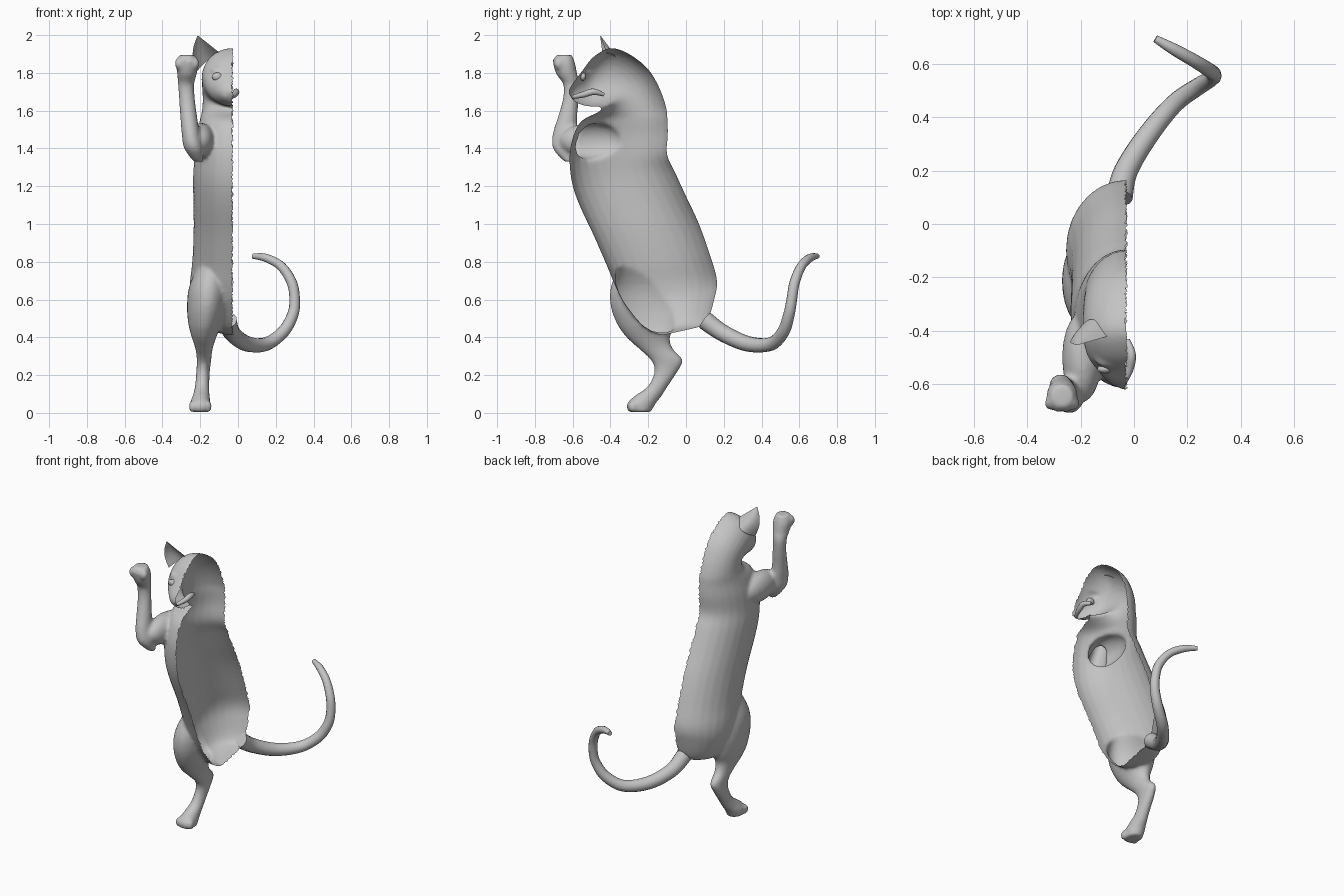
import bpy, bmesh, math, random
from mathutils import Vector, Matrix
from mathutils.bvhtree import BVHTree

random.seed(4)
cube = bpy.data.objects.get("Cube")
if cube:
    bpy.data.objects.remove(cube, do_unlink=True)

GREY = (0.55, 0.55, 0.55, 1)
mat = bpy.data.materials.new("soft grey")
mat.use_nodes = True
mat.diffuse_color = GREY
bsdf = next(n for n in mat.node_tree.nodes if n.type == 'BSDF_PRINCIPLED')
bsdf.inputs["Base Color"].default_value = GREY
bsdf.inputs["Roughness"].default_value = 0.8

CUT = -0.03     # x of the open cut through the body


def add_object(name, data):
    ob = bpy.data.objects.new(name, data)
    bpy.context.scene.collection.objects.link(ob)
    data.materials.clear()
    data.materials.append(mat)
    return ob


def mesh_object(name, bm):
    me = bpy.data.meshes.new(name)
    bm.to_mesh(me)
    bm.free()
    for p in me.polygons:
        p.use_smooth = True
    return add_object(name, me)


def densify(rows, steps=4):
    """Catmull-Rom interpolation of a list of number rows."""
    out = []
    n = len(rows)
    for i in range(n - 1):
        a, b, c, d = (rows[max(0, min(n - 1, k))] for k in (i - 1, i, i + 1, i + 2))
        for s in range(steps):
            t = s / steps
            out.append([0.5 * (2 * q + (r - p) * t + (2 * p - 5 * q + 4 * r - w) * t * t
                               + (3 * q - p - 3 * r + w) * t ** 3)
                        for p, q, r, w in zip(a, b, c, d)])
    return out + [list(rows[-1])]


def loft(bm, rings):
    """Closed skin over rings given as (centre, axis, axis)."""
    n = 28
    loops = []
    for c, u, v in rings:
        loops.append([bm.verts.new(c + u * math.cos(2 * math.pi * k / n)
                                   + v * math.sin(2 * math.pi * k / n)) for k in range(n)])
    for a, b in zip(loops, loops[1:]):
        for k in range(n):
            bm.faces.new((a[k], a[(k + 1) % n], b[(k + 1) % n], b[k]))
    bm.faces.new(loops[0][::-1])
    bm.faces.new(loops[-1])


def limb(bm, rows):
    """Limb of level ellipses: x, y, z, x radius, y radius."""
    loft(bm, [(Vector(r[:3]), Vector((r[3], 0, 0)), Vector((0, r[4], 0))) for r in densify(rows)])


def ball(bm, centre, radii):
    bmesh.ops.create_uvsphere(bm, u_segments=20, v_segments=12, radius=1,
                              matrix=Matrix.Translation(centre) @ Matrix.Diagonal((*radii, 1)))


bm = bmesh.new()

# torso, neck and head: front y, z, back y, z, half width
torso = [
    (-.13, .41, .05, .45, .07), (-.22, .45, .11, .48, .16), (-.32, .57, .15, .60, .215),
    (-.37, .66, .165, .70, .225), (-.42, .78, .13, .83, .212), (-.49, .94, .07, 1.0, .205),
    (-.565, 1.10, 0, 1.15, .207), (-.605, 1.22, -.06, 1.28, .208), (-.617, 1.34, -.10, 1.37, .20),
    (-.605, 1.44, -.095, 1.48, .19), (-.56, 1.54, -.098, 1.56, .172), (-.47, 1.59, -.105, 1.62, .16),
    (-.425, 1.62, -.14, 1.72, .157), (-.42, 1.625, -.20, 1.82, .16), (-.44, 1.625, -.30, 1.90, .163),
    (-.47, 1.622, -.40, 1.932, .16), (-.51, 1.622, -.49, 1.885, .142), (-.55, 1.63, -.55, 1.81, .105),
    (-.59, 1.648, -.60, 1.745, .065), (-.612, 1.675, -.617, 1.71, .03)]
rings = []
for fy, fz, by, bz, w in densify(torso):
    f, b = Vector((CUT, fy, fz)), Vector((CUT, by, bz))
    rings.append(((f + b) / 2, (b - f) / 2, Vector((w, 0, 0))))
loft(bm, rings)

# hind leg
limb(bm, [
    (-.14, -.22, .82, .05, .11), (-.155, -.225, .68, .10, .17), (-.165, -.215, .57, .105, .185),
    (-.175, -.21, .47, .088, .155), (-.18, -.20, .40, .065, .115), (-.18, -.16, .34, .046, .09),
    (-.18, -.102, .28, .038, .085), (-.185, -.105, .22, .036, .062), (-.19, -.15, .14, .038, .053),
    (-.195, -.20, .09, .045, .072), (-.20, -.235, .05, .055, .075), (-.20, -.245, .004, .05, .06)])

# raised foreleg, with the shoulder reaching forward to the elbow
ball(bm, (-.195, -.50, 1.44), (.075, .17, .095))
limb(bm, [
    (-.21, -.62, 1.33, .025, .025), (-.235, -.64, 1.40, .05, .065), (-.25, -.64, 1.48, .048, .065),
    (-.26, -.628, 1.56, .045, .052), (-.27, -.61, 1.66, .042, .042), (-.275, -.607, 1.74, .043, .043),
    (-.27, -.63, 1.79, .051, .055), (-.27, -.645, 1.85, .058, .058), (-.27, -.645, 1.895, .04, .042)])

# toes on both paws
for k in range(4):
    s = k - 1.5
    ball(bm, (-.27 + s * .031, -.685 + abs(s) * .008, 1.862 - abs(s) * .008), (.018, .025, .034))
    ball(bm, (-.20 + s * .029, -.292 + abs(s) * .008, .034), (.017, .028, .032))

# nose, brow and muzzle pads
ball(bm, (CUT, -.605, 1.70), (.025, .02, .02))
ball(bm, (-.06, -.585, 1.68), (.03, .025, .022))
ball(bm, (-.10, -.50, 1.815), (.05, .04, .02))

# fuse into one skin, smooth it, then open it along the cut
bmesh.ops.recalc_face_normals(bm, faces=bm.faces)
solid = mesh_object("body_solid", bm)
rem = solid.modifiers.new("fuse", 'REMESH')
rem.mode = 'VOXEL'
rem.voxel_size = 0.011
smooth = solid.modifiers.new("soften", 'SMOOTH')
smooth.factor = 0.5
smooth.iterations = 5
bpy.context.view_layer.update()
deps = bpy.context.evaluated_depsgraph_get()
bm = bmesh.new()
bm.from_mesh(solid.evaluated_get(deps).to_mesh())
bpy.data.objects.remove(solid, do_unlink=True)
bmesh.ops.bisect_plane(bm, geom=bm.verts[:] + bm.edges[:] + bm.faces[:], dist=1e-5,
                       plane_co=(CUT, 0, 0), plane_no=(1, 0, 0), clear_outer=True)
for v in bm.verts:      # slightly ragged rim
    if v.is_boundary:
        v.co.x += random.uniform(-.006, .006)
tree = BVHTree.FromBMesh(bm)
mesh_object("body", bm)

# eye set on the face
hit = tree.ray_cast(Vector((-.11, -1, 1.78)), Vector((0, 1, 0)))[0] or Vector((-.11, -.53, 1.78))
bm = bmesh.new()
ball(bm, hit + Vector((0, .004, 0)), (.028, .016, .022))
mesh_object("eye", bm)

# ear: thin curved sheet drawn up to a point, open to the front
inner, back, outer = Vector((-.095, -.42, 1.905)), Vector((-.17, -.29, 1.87)), Vector((-.215, -.43, 1.81))
tip = Vector((-.215, -.455, 2.0))
bm = bmesh.new()
grid = []
for j in range(9):
    v = j / 8
    row = []
    for i in range(13):
        u = i / 12
        base = inner * (1 - u) ** 2 + back * 2 * u * (1 - u) + outer * u * u
        p = base.lerp(tip, v * 0.97)
        p.x -= .025 * math.sin(math.pi * v) * u
        row.append(bm.verts.new(p))
    grid.append(row)
for a, b in zip(grid, grid[1:]):
    for i in range(12):
        bm.faces.new((a[i], a[i + 1], b[i + 1], b[i]))
mesh_object("ear", bm)


def tube(name, points):
    """Round tube along a smooth path: x, y, z, radius."""
    cu = bpy.data.curves.new(name, 'CURVE')
    cu.dimensions = '3D'
    cu.bevel_depth = 1
    cu.bevel_resolution = 4
    cu.use_fill_caps = True
    rows = densify(points, 5)
    sp = cu.splines.new('POLY')
    sp.points.add(len(rows) - 1)
    for p, r in zip(sp.points, rows):
        p.co = (*r[:3], 1)
        p.radius = r[3]
    sp.use_smooth = True
    return add_object(name, cu)


# curling tail
tube("tail", [
    (-.055, .10, .49, .05), (-.03, .20, .42, .045), (.05, .33, .365, .041), (.15, .45, .365, .036),
    (.24, .515, .43, .033), (.29, .545, .52, .03), (.30, .56, .60, .028), (.285, .575, .69, .027),
    (.23, .61, .775, .025), (.15, .655, .82, .022), (.08, .695, .83, .014)])

# lip and tongue showing at the cut
tube("mouth_lining", [
    (-.04, -.60, 1.672, .01), (-.018, -.545, 1.685, .016), (-.01, -.49, 1.70, .017), (-.025, -.435, 1.685, .01)])
